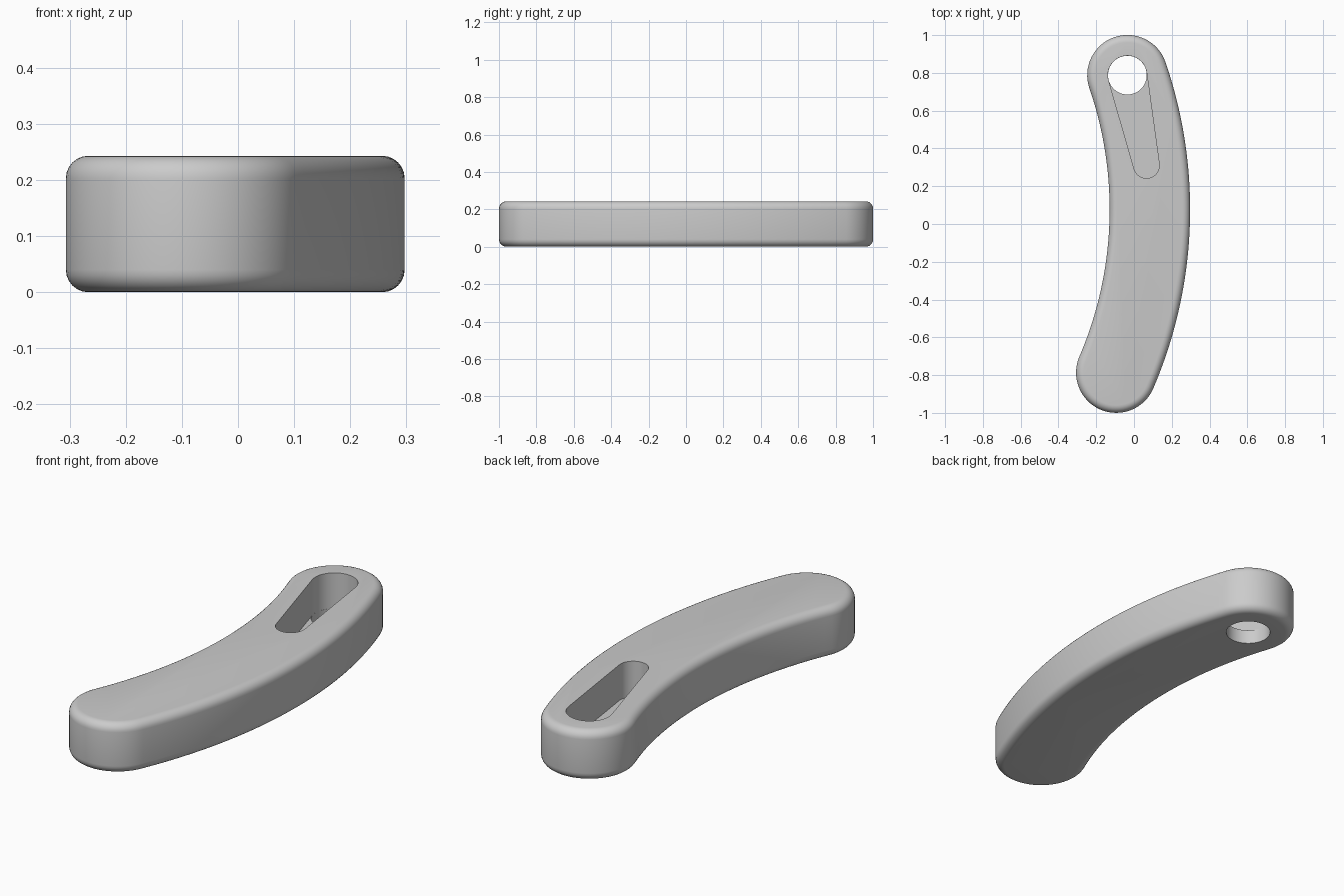
import bpy, bmesh
from math import acos, atan2, cos, sin, pi, radians
from mathutils import Vector

cube = bpy.data.objects.get("Cube")
if cube:
    bpy.data.objects.remove(cube, do_unlink=True)

HEIGHT = 0.243
FLOOR = 0.07          # pocket floor height
EDGE = 0.04           # rounding of the rims


def arc(centre, radius, start, end, steps):
    """Points along a circular arc in the xy plane."""
    angles = [start + (end - start) * i / steps for i in range(steps + 1)]
    return [Vector((centre[0] + radius * cos(a), centre[1] + radius * sin(a), 0)) for a in angles]


def prism(name, outline, bottom, top, rounding=0):
    """Extrude an outline upward, optionally rounding both rims."""
    bm = bmesh.new()
    base = bm.faces.new([bm.verts.new((p.x, p.y, bottom)) for p in outline])
    side = bmesh.ops.extrude_face_region(bm, geom=[base])["geom"]
    raised = [g for g in side if isinstance(g, bmesh.types.BMVert)]
    bmesh.ops.translate(bm, verts=raised, vec=(0, 0, top - bottom))
    bmesh.ops.recalc_face_normals(bm, faces=bm.faces)
    if rounding:
        rims = [e for e in bm.edges if abs(e.verts[0].co.z - e.verts[1].co.z) < 1e-5]
        bmesh.ops.bevel(bm, geom=rims, offset=rounding, segments=6, profile=0.5, affect='EDGES')
    mesh = bpy.data.meshes.new(name)
    bm.to_mesh(mesh)
    bm.free()
    obj = bpy.data.objects.new(name, mesh)
    bpy.context.collection.objects.link(obj)
    return obj


# Curved bar: constant-width arc with round ends
pivot, middle, half = (-2.103, 0.077), 2.187, 0.213
low, high = -0.406, 0.331


def on_arc(angle):
    return (pivot[0] + middle * cos(angle), pivot[1] + middle * sin(angle))


outline = arc(pivot, middle + half, low, high, 40)
outline += arc(on_arc(high), half, high, high + pi, 32)[1:]
outline += arc(pivot, middle - half, high, low, 40)[1:]
outline += arc(on_arc(low), half, low + pi, low + 2 * pi, 32)[1:-1]
bar = prism("curved_handle", outline, 0, HEIGHT, EDGE)

# Tapered keyhole pocket and the through hole at its wide end
wide, wide_r = Vector((-0.035, 0.788)), 0.103
narrow, narrow_r = Vector((0.066, 0.31)), 0.068
axis = narrow - wide
heading = atan2(axis.y, axis.x)
tangent = acos((wide_r - narrow_r) / axis.length)
slot = arc(narrow, narrow_r, heading - tangent, heading + tangent, 24)
slot += arc(wide, wide_r, heading + tangent, heading - tangent + 2 * pi, 36)
pocket = prism("pocket_cutter", slot, FLOOR, HEIGHT + 0.1)
ring = arc(wide, wide_r - 0.0005, 0, 2 * pi, 64)[:-1]
hole = prism("hole_cutter", ring, -0.1, FLOOR + 0.05)

bpy.context.view_layer.objects.active = bar
bar.select_set(True)
for cutter in (pocket, hole):
    cutter.hide_render = True
    cut = bar.modifiers.new(cutter.name, 'BOOLEAN')
    cut.operation = 'DIFFERENCE'
    cut.solver = 'EXACT'
    cut.object = cutter
    bpy.ops.object.modifier_apply(modifier=cut.name)
    bpy.data.objects.remove(cutter, do_unlink=True)

# Plain grey finish
grey = bpy.data.materials.new("light_grey")
grey.use_nodes = True
colour = (0.6, 0.6, 0.6, 1)
grey.diffuse_color = colour
grey.node_tree.nodes["Principled BSDF"].inputs["Base Color"].default_value = colour
bar.data.materials.clear()
bar.data.materials.append(grey)
bpy.ops.object.shade_smooth_by_angle(angle=radians(30))
